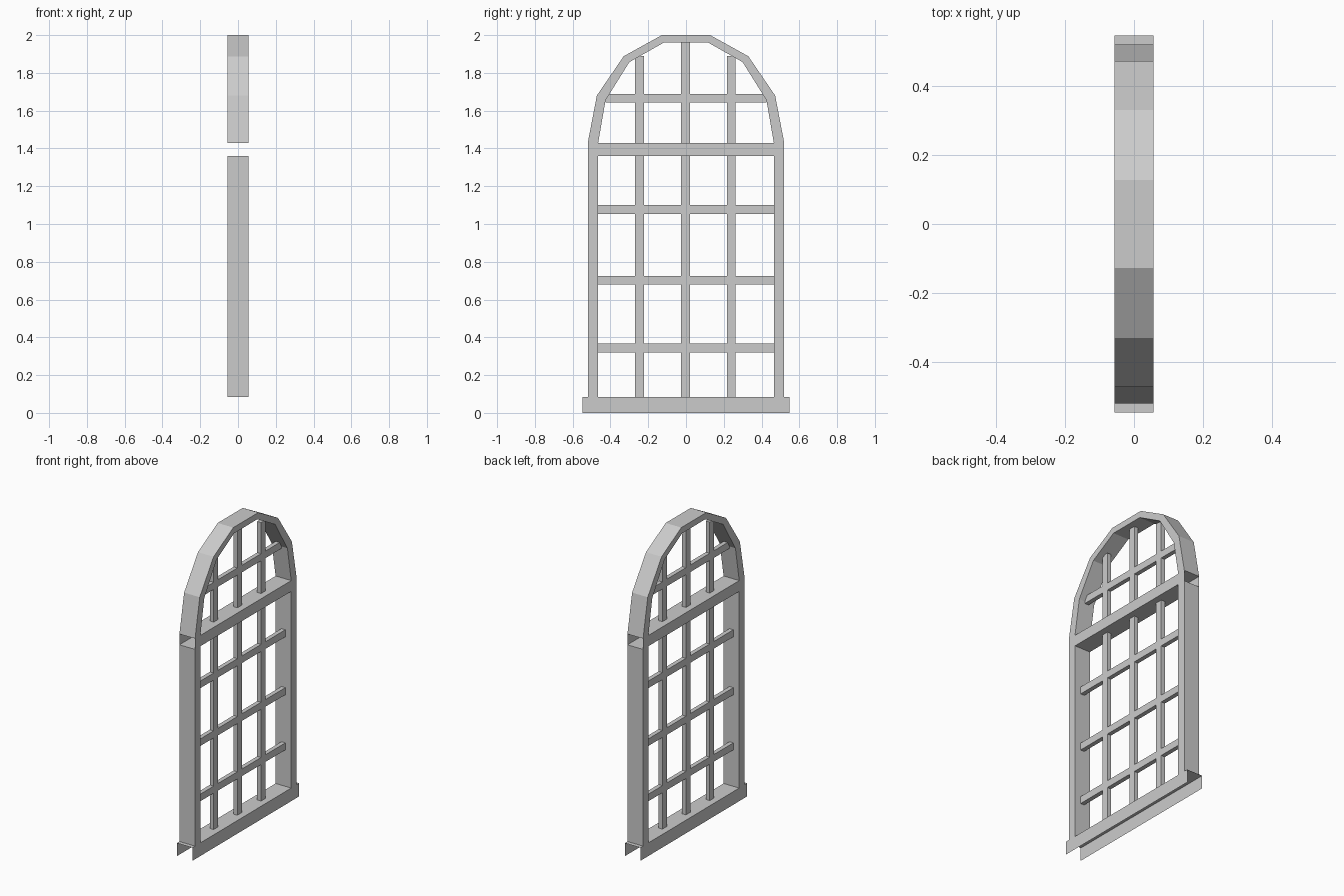
import bpy
import bmesh
from mathutils import Vector

cube = bpy.data.objects.get("Cube")
if cube:
    bpy.data.objects.remove(cube, do_unlink=True)

grey = bpy.data.materials.new("light grey paint")
grey.use_nodes = True
colour = (0.6, 0.6, 0.6, 1)
grey.diffuse_color = colour
grey.node_tree.nodes["Principled BSDF"].inputs["Base Color"].default_value = colour

DEPTH = 0.056        # half depth of the frame
BAR_DEPTH = 0.014    # half depth of the glazing bars
BAR = 0.023          # half width of the glazing bars
SILL_TOP, TRANSOM_LOW, TRANSOM_TOP = 0.085, 1.36, 1.43
OUTER, INNER = 0.52, 0.465


def finish(name, bm):
    mesh = bpy.data.meshes.new(name)
    bm.to_mesh(mesh)
    bm.free()
    mesh.materials.append(grey)
    obj = bpy.data.objects.new(name, mesh)
    bpy.context.collection.objects.link(obj)
    return obj


def block(name, y, z, half_depth, open_sides=()):
    """Box over a y range and z range; faces pointing along open_sides are left out."""
    bm = bmesh.new()
    bmesh.ops.create_cube(bm, size=1)
    bm.normal_update()
    gone = [f for f in bm.faces if any(f.normal.dot(Vector(d)) > 0.9 for d in open_sides)]
    bmesh.ops.delete(bm, geom=gone, context='FACES')
    for v in bm.verts:
        v.co = (v.co.x * 2 * half_depth,
                y[0] + (v.co.y + 0.5) * (y[1] - y[0]),
                z[0] + (v.co.z + 0.5) * (z[1] - z[0]))
    return finish(name, bm)


ENDS = [(0, 1, 0), (0, -1, 0)]
DOWN, UP = (0, 0, -1), (0, 0, 1)

# Sill and transom are hollow with open ends; the sill is also open below
block("sill", (-0.547, 0.547), (0, SILL_TOP), DEPTH, ENDS + [DOWN])
block("transom", (-OUTER, OUTER), (TRANSOM_LOW, TRANSOM_TOP), DEPTH, ENDS)

# Jambs
for side, label in ((-1, "front"), (1, "back")):
    edges = sorted((side * INNER, side * OUTER))
    block(label + "_jamb", edges, (SILL_TOP, TRANSOM_LOW), DEPTH, [UP, DOWN])

# Faceted arch: half profiles mirrored into a full ring of segments
outer_half = [(0.52, 1.43), (0.472, 1.68), (0.33, 1.888), (0.128, 2.0)]
inner_half = [(0.465, 1.43), (0.426, 1.655), (0.30, 1.857), (0.118, 1.96)]


def mirrored(half):
    return half + [(-y, z) for y, z in reversed(half)]


bm = bmesh.new()
rings = []
for (oy, oz), (iy, iz) in zip(mirrored(outer_half), mirrored(inner_half)):
    rings.append([bm.verts.new(p) for p in (
        (DEPTH, oy, oz), (-DEPTH, oy, oz), (-DEPTH, iy, iz), (DEPTH, iy, iz))])
for a, b in zip(rings, rings[1:]):
    for i in range(4):
        j = (i + 1) % 4
        bm.faces.new((a[i], b[i], b[j], a[j]))
bmesh.ops.recalc_face_normals(bm, faces=bm.faces)
finish("arch", bm)

# Upright glazing bars, below and above the transom
for label, y, top in (("front", -0.246, 1.89), ("middle", -0.003, 1.965), ("back", 0.239, 1.89)):
    span = (y - BAR, y + BAR)
    block(label + "_lower_upright", span, (SILL_TOP, TRANSOM_LOW), BAR_DEPTH)
    block(label + "_upper_upright", span, (TRANSOM_TOP, top), BAR_DEPTH)

# Level glazing bars
for label, z, reach in (("low", 0.344, INNER), ("middle", 0.702, INNER),
                        ("high", 1.077, INNER), ("arch", 1.665, 0.427)):
    block(label + "_crossbar", (-reach, reach), (z - BAR, z + BAR), BAR_DEPTH)
